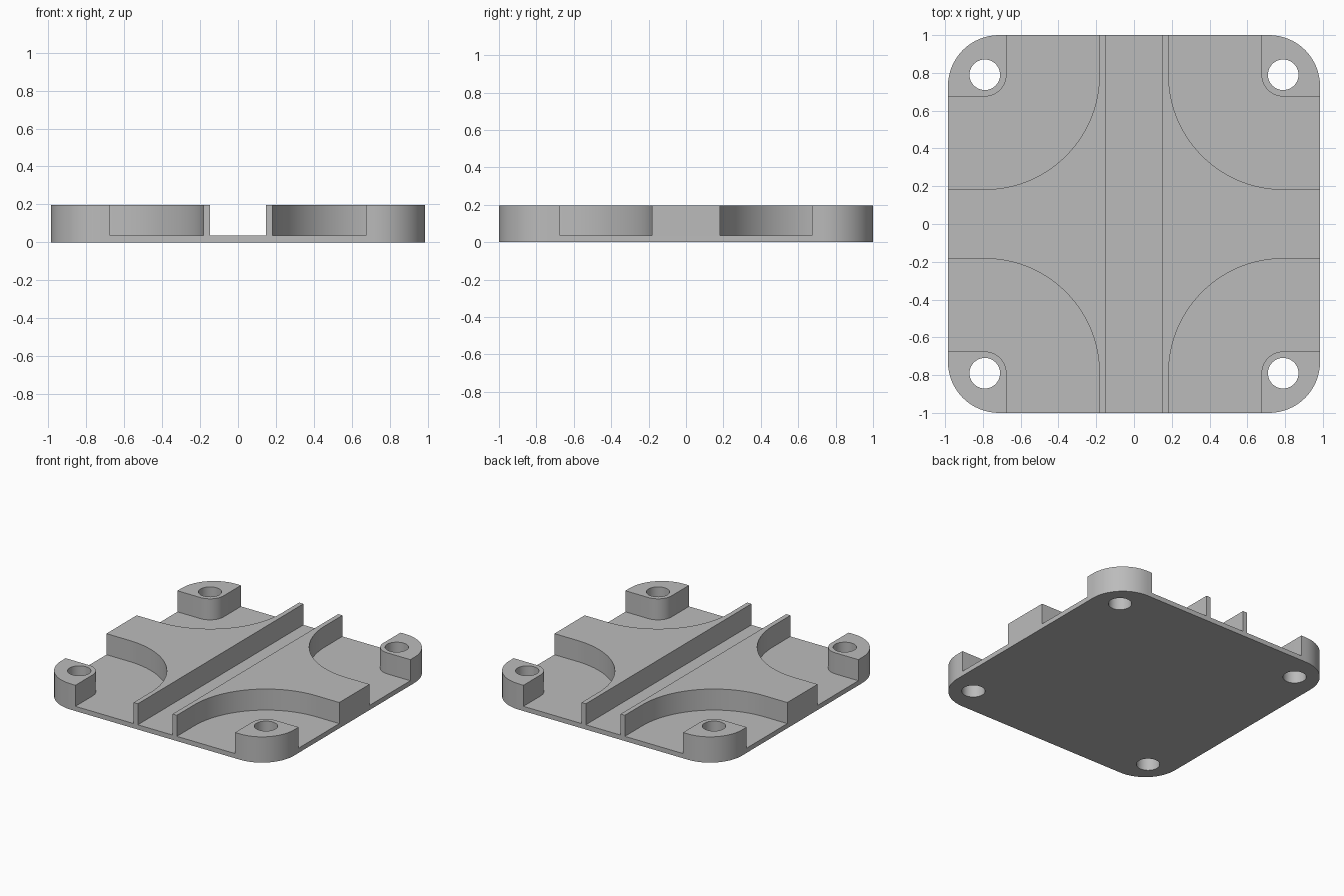
import bpy, bmesh
from math import sin, cos, pi

if "Cube" in bpy.data.objects:
    bpy.data.objects.remove(bpy.data.objects["Cube"])

HX, HY, TOP, FLOOR = 0.985, 1.0, 0.197, 0.036
HOLE = 0.79            # screw hole offset from the centre in x and y
CORNER = 0.27

grey = bpy.data.materials.new("plain grey")
grey.use_nodes = True
colour = (0.5, 0.5, 0.5, 1)
grey.diffuse_color = colour
grey.node_tree.nodes["Principled BSDF"].inputs["Base Color"].default_value = colour


def arc(cx, cy, r, start, end, steps=16):
    angles = [start + (end - start) * i / steps for i in range(steps + 1)]
    return [(cx + r * cos(a), cy + r * sin(a)) for a in angles]


def prism(name, outline, z0, z1):
    """Extrude a flat outline from z0 to z1."""
    bm = bmesh.new()
    base = bm.faces.new([bm.verts.new((x, y, z0)) for x, y in outline])
    solid = bmesh.ops.extrude_face_region(bm, geom=[base])
    top = [v for v in solid["geom"] if isinstance(v, bmesh.types.BMVert)]
    bmesh.ops.translate(bm, verts=top, vec=(0, 0, z1 - z0))
    bmesh.ops.recalc_face_normals(bm, faces=bm.faces)
    mesh = bpy.data.meshes.new(name)
    bm.to_mesh(mesh)
    bm.free()
    mesh.materials.append(grey)
    obj = bpy.data.objects.new(name, mesh)
    bpy.context.collection.objects.link(obj)
    return obj


# Rounded block
outline = []
for quarter, (sx, sy) in enumerate([(1, 1), (-1, 1), (-1, -1), (1, -1)]):
    a = quarter * pi / 2
    outline += arc(sx * (HX - CORNER), sy * (HY - CORNER), CORNER, a, a + pi / 2)
plate = prism("mounting_plate", outline, 0, TOP)

# Central channel
cutters = [prism("channel_cutter", [(-0.147, -1.2), (0.147, -1.2), (0.147, 1.2), (-0.147, 1.2)], FLOOR, 0.4)]

# Curved pockets around the corner bosses, and the screw holes
pocket = ([(0.183, 1.2)] + arc(HOLE, HOLE, HOLE - 0.183, pi, 1.5 * pi, 24)
          + [(1.2, 0.183), (1.2, 0.675)]
          + arc(HOLE, HOLE, HOLE - 0.675, 1.5 * pi, pi, 12) + [(0.675, 1.2)])
hole = arc(HOLE, HOLE, 0.081, 0, 2 * pi, 40)[:-1]
for sx in (1, -1):
    for sy in (1, -1):
        cutters.append(prism("pocket_cutter", [(sx * x, sy * y) for x, y in pocket], FLOOR, 0.4))
        cutters.append(prism("hole_cutter", [(sx * x, sy * y) for x, y in hole], -0.2, 0.4))

# Cut everything out of the block
bpy.context.view_layer.objects.active = plate
for cutter in cutters:
    cutter.hide_render = True
    cut = plate.modifiers.new("cut", "BOOLEAN")
    cut.operation, cut.solver, cut.object = "DIFFERENCE", "EXACT", cutter
    bpy.ops.object.modifier_apply(modifier=cut.name)
    bpy.data.objects.remove(cutter)

# Smooth curved walls, crisp edges
bpy.ops.object.select_all(action="DESELECT")
plate.select_set(True)
bpy.ops.object.shade_smooth_by_angle(angle=pi / 6)
